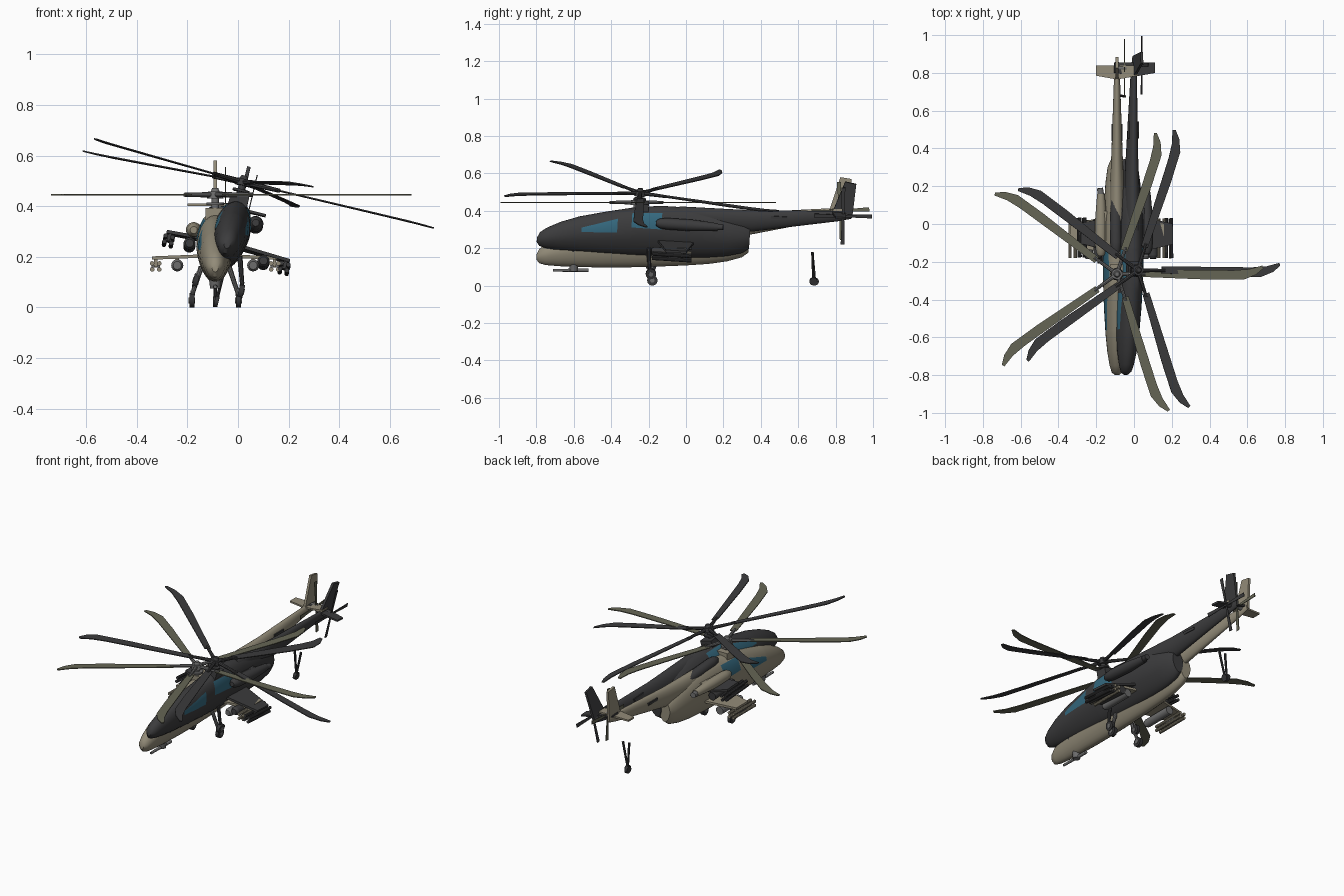
import bpy, bmesh, math
from mathutils import Matrix, Vector

if "Cube" in bpy.data.objects:
    bpy.data.objects.remove(bpy.data.objects["Cube"])


def material(name, rgb):
    m = bpy.data.materials.new(name)
    m.use_nodes = True
    m.diffuse_color = (*rgb, 1)
    m.node_tree.nodes["Principled BSDF"].inputs["Base Color"].default_value = (*rgb, 1)
    return m


TAN = material("tan paint", (.29, .26, .19))
OLIVE = material("olive rotor", (.13, .13, .09))
CHARCOAL = material("charcoal paint", (.045, .045, .047))
GLASS = material("teal glass", (.035, .14, .21))
STEEL = material("grey metal", (.15, .15, .15))
RUBBER = material("dark rubber", (.035, .035, .037))
made = []


class Builder:
    """Builds named parts and places them with one matrix."""

    def __init__(self, prefix, matrix):
        self.prefix, self.matrix = prefix, matrix

    def finish(self, name, bm, *mats):
        bmesh.ops.recalc_face_normals(bm, faces=bm.faces)
        bm.transform(self.matrix)
        mesh = bpy.data.meshes.new(name)
        bm.to_mesh(mesh)
        bm.free()
        for m in mats:
            mesh.materials.append(m)
        ob = bpy.data.objects.new(self.prefix + "_" + name, mesh)
        bpy.context.collection.objects.link(ob)
        made.append(ob)

    def tubes(self, name, mat, *tubes, sides=16):
        # each tube: start, end, start radius, end radius
        bm = bmesh.new()
        for p, q, r1, r2 in tubes:
            p, q = Vector(p), Vector(q)
            turn = (q - p).to_track_quat('Z', 'Y').to_matrix().to_4x4()
            bmesh.ops.create_cone(bm, cap_ends=True, segments=sides, radius1=r1, radius2=r2,
                                  depth=(q - p).length,
                                  matrix=Matrix.Translation((p + q) / 2) @ turn)
        self.finish(name, bm, mat)

    def box(self, name, mat, centre, size):
        bm = bmesh.new()
        bmesh.ops.create_cube(bm, size=1, matrix=Matrix.Translation(centre) @ Matrix.Diagonal((*size, 1)))
        self.finish(name, bm, mat)

    def plates(self, name, mat, outline, depth, matrices):
        # flat outline in XY, thickened along Z, once per matrix
        bm = bmesh.new()
        for m in matrices:
            low = [bm.verts.new(m @ Vector((x, y, -depth / 2))) for x, y in outline]
            high = [bm.verts.new(m @ Vector((x, y, depth / 2))) for x, y in outline]
            bm.faces.new(low[::-1])
            bm.faces.new(high)
            for i in range(len(low)):
                j = (i + 1) % len(low)
                bm.faces.new((low[i], low[j], high[j], high[i]))
        self.finish(name, bm, mat)

    def loft(self, sections, x=0, egg=0, sides=28):
        # each section: y, half width, bottom, top
        bm = bmesh.new()
        rings = []
        for y, w, lo, hi in sections:
            ring = []
            for k in range(sides):
                a = math.tau * k / sides
                ring.append(bm.verts.new((x + w * math.cos(a) * (1 + egg * min(0, math.sin(a))), y,
                                          (lo + hi) / 2 + (hi - lo) / 2 * math.sin(a))))
            rings.append(ring)
        for a, b in zip(rings, rings[1:]):
            for k in range(sides):
                j = (k + 1) % sides
                bm.faces.new((a[k], a[j], b[j], b[k]))
        bm.faces.new(rings[0])
        bm.faces.new(rings[-1])
        return bm


HULL = [(-.80, .012, .14, .165), (-.785, .028, .12, .195), (-.75, .039, .11, .222),
        (-.68, .051, .104, .258), (-.58, .061, .10, .295), (-.45, .069, .097, .328),
        (-.30, .074, .098, .362), (-.15, .075, .102, .382), (0, .073, .108, .382),
        (.12, .068, .116, .365), (.22, .061, .13, .342), (.30, .05, .152, .32), (.335, .036, .178, .30)]
BOOM = [(-.05, .042, .27, .385), (.2, .037, .265, .388), (.34, .031, .272, .39),
        (.6, .022, .322, .405), (.8, .015, .36, .415), (.87, .008, .378, .41)]
ENGINE = [(-.17, .014, .292, .32), (-.15, .026, .28, .332), (-.11, .031, .275, .337),
          (.02, .031, .275, .337), (.10, .025, .281, .331), (.16, .02, .286, .326)]
BLADE = [(.13, -.015), (.5, -.03), (.67, -.03), (.735, -.004), (.775, .03),
         (.77, .045), (.70, .026), (.62, .02), (.13, .022)]
FIN = [(.76, .385), (.825, .58), (.885, .57), (.875, .385)]
HUB = Vector((0, -.265, .445))


def windows(bm):
    # cut the canopy glass out of the hull: front edge, rear edge, sill, roof line
    panes = [(-.565, -.375, lambda y: .225 + .06 * (y + .565), lambda y: .248 + .32 * (y + .565)),
             (-.30, -.14, lambda y: .27, lambda y: .342 + .07 * (y + .30))]
    for a, b, sill, roof in panes:
        for y in (a, b):
            bmesh.ops.bisect_plane(bm, geom=bm.verts[:] + bm.edges[:] + bm.faces[:],
                                   plane_co=(0, y, 0), plane_no=(0, 1, 0))
        for f in (sill, roof):
            span = [g for g in bm.faces if a < g.calc_center_median().y < b]
            geom = span + list({e for g in span for e in g.edges}) + list({v for g in span for v in g.verts})
            bmesh.ops.bisect_plane(bm, geom=geom, plane_co=(0, a, f(a)),
                                   plane_no=(0, -(f(b) - f(a)), b - a))
        for g in bm.faces:
            c = g.calc_center_median()
            if a < c.y < b and sill(c.y) < c.z < roof(c.y):
                g.material_index = 1


def helicopter(prefix, matrix, paint, rotor, metal):
    b = Builder(prefix, matrix)
    # fuselage and tail boom
    hull = b.loft(HULL, egg=.16)
    windows(hull)
    b.finish("fuselage", hull, paint, GLASS)
    b.finish("tail_boom", b.loft(BOOM), paint)
    b.box("mast_fairing", paint, (0, -.25, .355), (.075, .07, .075))
    # tail surfaces
    upright = Matrix(((0, 0, 1, 0), (1, 0, 0, 0), (0, 1, 0, 0), (0, 0, 0, 1)))
    b.plates("tail_fin", paint, FIN, .014, [upright])
    b.plates("stabilizer", paint, [(-.11, .785), (0, .765), (.11, .785), (.11, .84), (-.11, .84)],
             .01, [Matrix.Translation((0, 0, .405))])
    # tail rotor
    centre = Matrix.Translation((.04, .825, .40)) @ upright
    b.tubes("tail_rotor_shaft", metal, ((0, .825, .40), (.05, .825, .40), .014, .012))
    b.plates("tail_rotor_blades", rotor, [(0, -.006), (.155, -.011), (.155, .011), (0, .006)], .004,
             [centre @ Matrix.Rotation(math.radians(90 * k + 3), 4, 'Z') for k in range(4)])
    # main rotor
    spin = [Matrix.Translation(HUB) @ Matrix.Rotation(math.tau * k / 5, 4, 'Z') for k in range(5)]
    up = Vector((0, 0, 1))
    b.tubes("rotor_mast", metal, (HUB - up * .08, HUB, .016, .014),
            (HUB - up * .04, HUB - up * .03, .034, .034),
            (HUB - up * .014, HUB + up * .012, .032, .028), (HUB + up * .012, HUB + up * .026, .018, .012))
    b.tubes("rotor_arms", metal, *[(m @ Vector((.02, 0, 0)), m @ Vector((.15, 0, 0)), .011, .008) for m in spin], sides=8)
    b.plates("rotor_blades", rotor, BLADE, .005, spin)
    # chin sensor and gun
    b.tubes("chin_turret", metal, ((0, -.60, .075), (0, -.60, .12), .02, .026))
    b.tubes("gun_barrel", metal, ((0, -.71, .082), (0, -.52, .082), .007, .01))
    # tail wheel on its strut
    b.tubes("tail_strut", RUBBER, ((0, .675, .18), (0, .69, .02), .007, .006), sides=8)
    b.tubes("tail_wheel", RUBBER, ((-.008, .69, .022), (.008, .69, .022), .021, .021))
    for side, s in (("left", 1), ("right", -1)):
        # engine with exhaust, and boom vents
        b.finish(side + "_engine", b.loft(ENGINE, x=s * .085, sides=18), paint)
        b.tubes(side + "_exhaust", metal, ((s * .085, .15, .306), (s * .09, .19, .308), .017, .016))
        b.box(side + "_engine_mount", paint, (s * .06, -.01, .31), (.05, .16, .035))
        b.box(side + "_boom_vent", CHARCOAL, (s * .026, .485, .365), (.008, .09, .014))
        # stub wing
        b.plates(side + "_wing", paint, [(0, -.17), (s * .25, -.11), (s * .25, .0), (0, .05)], .013,
                 [Matrix.Translation((0, 0, .205)) @ Matrix.Rotation(s * .04, 4, 'Y')])
        # inner pod and outer missile cluster
        b.tubes(side + "_rocket_pod", metal, ((s * .15, -.17, .166), (s * .15, .02, .166), .024, .024),
                ((s * .15, -.185, .166), (s * .15, -.17, .166), .016, .024))
        b.box(side + "_inner_pylon", paint, (s * .15, -.06, .19), (.012, .09, .03))
        b.box(side + "_outer_pylon", paint, (s * .235, -.06, .18), (.012, .09, .04))
        b.box(side + "_missile_rack", metal, (s * .235, -.06, .164), (.034, .07, .012))
        b.tubes(side + "_missiles", paint,
                *[((s * .235 + dx, -.18, z), (s * .235 + dx, .03, z), .009, .009)
                  for dx in (-.014, .014) for z in (.15, .174)], sides=10)
        # main landing gear
        b.tubes(side + "_gear_strut", metal, ((s * .055, -.20, .16), (s * .088, -.19, .06), .011, .009),
                ((s * .088, -.19, .065), (s * .09, -.18, .026), .009, .007), sides=10)
        b.tubes(side + "_main_wheel", RUBBER, ((s * .082, -.18, .028), (s * .102, -.18, .028), .028, .028))
        b.tubes(side + "_wheel_hub", STEEL, ((s * .079, -.18, .028), (s * .105, -.18, .028), .012, .012))


# level tan machine
helicopter("tan", Matrix.Translation((-.09, 0, 0)), TAN, OLIVE, STEEL)

# banked charcoal machine, nose slightly up
normal = Vector((.238, .066, 1)).normalized()
lean = Vector((0, 0, 1)).rotation_difference(normal).to_matrix().to_4x4()
helicopter("charcoal", Matrix.Translation((.02, -.245, .495)) @ lean @ Matrix.Translation(-HUB),
           CHARCOAL, CHARCOAL, CHARCOAL)

# smooth round parts, keep edges sharp
bpy.ops.object.select_all(action='DESELECT')
for ob in made:
    ob.select_set(True)
bpy.context.view_layer.objects.active = made[0]
bpy.ops.object.shade_smooth_by_angle(angle=math.radians(35))
